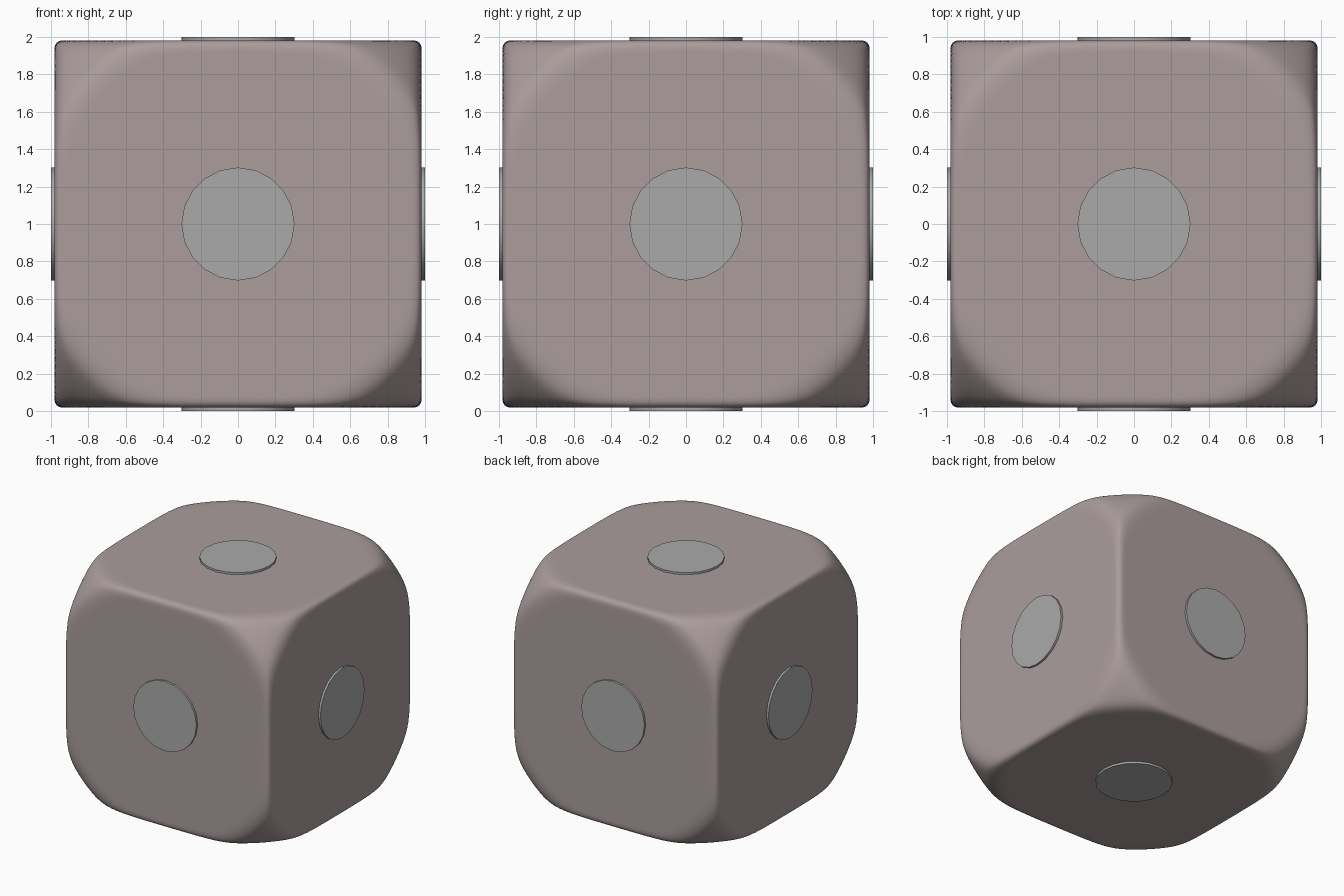
import bpy, bmesh
from math import sin, pi, radians
from mathutils import Vector, Matrix

if "Cube" in bpy.data.objects:
    bpy.data.objects.remove(bpy.data.objects["Cube"])

FLAT = 0.982     # where the flat faces lie
HALF = 0.986     # half width used in the edge blend
BALL = 1.49      # sphere that trims the eight corners
POWER = 42       # sharpness of the soft blend between faces and sphere
N = 48           # grid divisions per face
CENTRE = Vector((0, 0, 1))


def six_turns():
    """Rotations carrying +z to each of the six face directions."""
    return [Matrix.Rotation(k * pi / 2, 3, 'X') for k in range(4)] + \
           [Matrix.Rotation(s * pi / 2, 3, 'Y') for s in (1, -1)]


def make_object(name, bm, mat):
    mesh = bpy.data.meshes.new(name)
    bm.normal_update()
    bm.to_mesh(mesh)
    bm.free()
    mesh.materials.append(mat)
    ob = bpy.data.objects.new(name, mesh)
    bpy.context.collection.objects.link(ob)
    return ob


def material(name, colour):
    mat = bpy.data.materials.new(name)
    mat.diffuse_color = (*colour, 1)
    mat.use_nodes = True
    mat.node_tree.nodes["Principled BSDF"].inputs["Base Color"].default_value = mat.diffuse_color
    return mat


def smooth(ob, angle):
    bpy.ops.object.select_all(action='DESELECT')
    ob.select_set(True)
    bpy.context.view_layer.objects.active = ob
    bpy.ops.object.shade_smooth_by_angle(angle=radians(angle))


def blend(d):
    """Push a direction out to the soft intersection of cube and sphere, with flat faces."""
    d = d.normalized()
    s = sum(abs(c / HALF) ** POWER for c in d) + (1 / BALL) ** POWER
    r = min(s ** (-1 / POWER), FLAT / max(abs(c) for c in d))
    return d * r


# Body: cube with softened edges and ball-trimmed corners
bm = bmesh.new()
steps = [sin(pi / 2 * (2 * i / N - 1)) for i in range(N + 1)]
for turn in six_turns():
    grid = [[bm.verts.new(blend(turn @ Vector((u, v, 1))) + CENTRE) for v in steps]
            for u in steps]
    for i in range(N):
        for j in range(N):
            bm.faces.new((grid[i][j], grid[i + 1][j], grid[i + 1][j + 1], grid[i][j + 1]))
bmesh.ops.remove_doubles(bm, verts=bm.verts, dist=1e-5)
smooth(make_object("cube_body", bm, material("warm_grey", (0.405, 0.338, 0.333))), 60)

# Discs: one shallow raised disc on each face
disc_grey = material("mid_grey", (0.4, 0.403, 0.4))
for k, turn in enumerate(six_turns()):
    bm = bmesh.new()
    bmesh.ops.create_cone(bm, cap_ends=True, segments=20, radius1=0.302,
                          radius2=0.302, depth=0.06)
    place = Matrix.Translation(CENTRE) @ turn.to_4x4() @ Matrix.Translation((0, 0, 0.97))
    bmesh.ops.transform(bm, matrix=place, verts=bm.verts)
    smooth(make_object(f"face_disc_{k + 1}", bm, disc_grey), 30)
